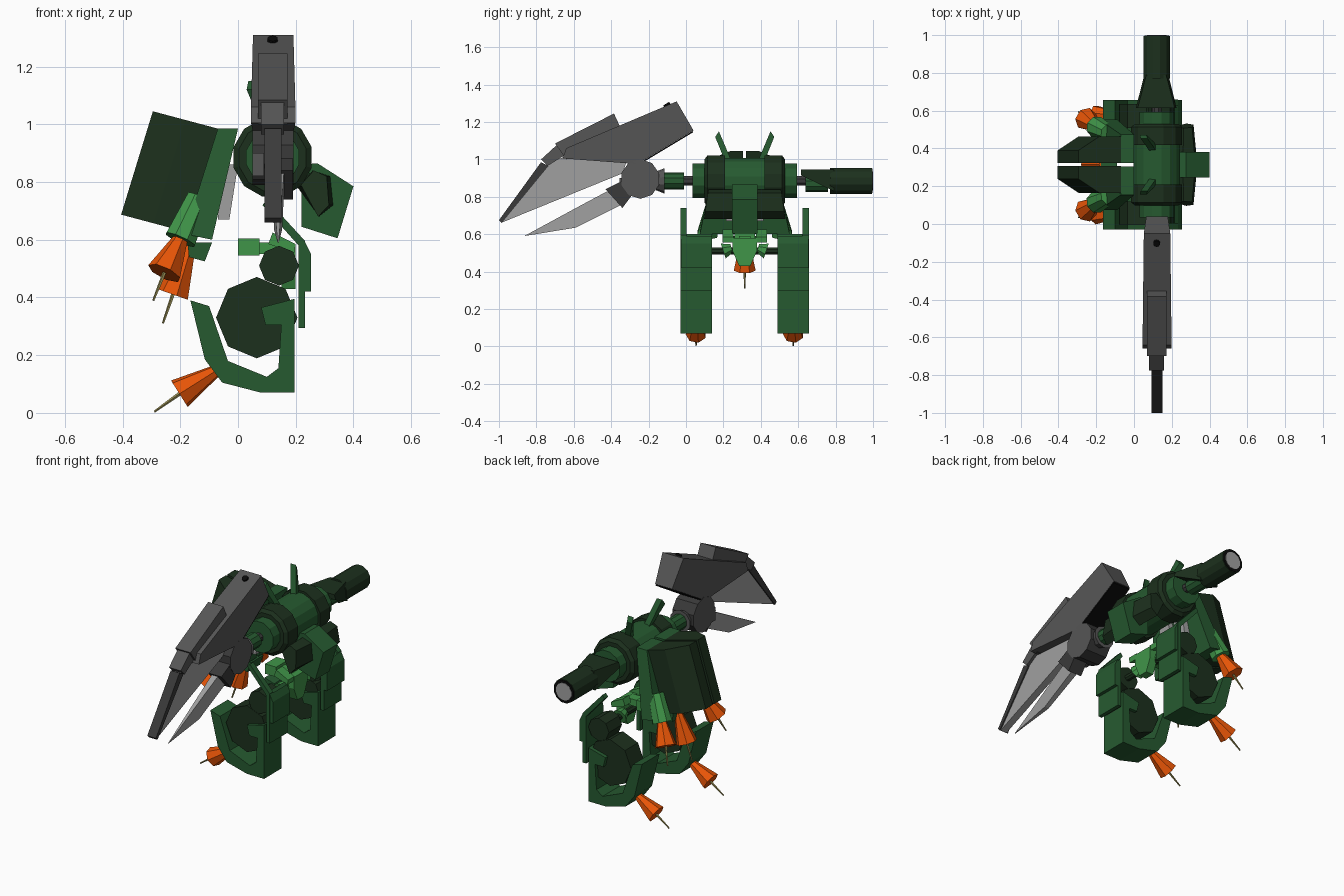
import bpy, bmesh, math
from mathutils import Vector

def lin(c):
    c /= 255
    return c / 12.92 if c <= 0.04045 else ((c + 0.055) / 1.055) ** 2.4

MATS = {}
for mat_name, rgb in {"dark green": (28, 48, 29), "green": (38, 90, 48), "light green": (64, 149, 73),
                      "orange": (250, 92, 8), "grey": (86, 86, 86), "dark grey": (58, 58, 58),
                      "light grey": (160, 160, 160), "black": (10, 10, 10), "olive": (150, 140, 82)}.items():
    m = bpy.data.materials.new(mat_name)
    m.diffuse_color = [lin(c) for c in rgb] + [1]
    MATS[mat_name] = m

C = 0.314   # mirror plane of the body
AX, AZ = 0.12, 0.885   # shoulder axis

def finish(name, bm, mat):
    bmesh.ops.recalc_face_normals(bm, faces=bm.faces)
    me = bpy.data.meshes.new(name)
    bm.to_mesh(me)
    bm.free()
    me.materials.append(MATS[mat])
    ob = bpy.data.objects.new(name, me)
    bpy.context.collection.objects.link(ob)
    return ob

def loft(name, ring_a, ring_b, mat):
    """Closed solid between two matching outlines."""
    bm = bmesh.new()
    a = [bm.verts.new(p) for p in ring_a]
    b = [bm.verts.new(p) for p in ring_b]
    n = len(a)
    bm.faces.new(a)
    bm.faces.new(b[::-1])
    for i in range(n):
        bm.faces.new((a[i], b[i], b[(i + 1) % n], a[(i + 1) % n]))
    return finish(name, bm, mat)

def side(name, pts, y0, y1, mat):
    """Outline in x, z drawn through y."""
    return loft(name, [(x, y0, z) for x, z in pts], [(x, y1, z) for x, z in pts], mat)

def across(name, pts, x0, x1, mat):
    """Outline in y, z drawn through x."""
    return loft(name, [(x0, y, z) for y, z in pts], [(x1, y, z) for y, z in pts], mat)

def across_taper(name, pts, xc, mat):
    """Outline in y, z with its own half width at each point."""
    return loft(name, [(xc - w, y, z) for y, z, w in pts], [(xc + w, y, z) for y, z, w in pts], mat)

def box(name, x0, x1, y0, y1, z0, z1, mat):
    return side(name, [(x0, z0), (x1, z0), (x1, z1), (x0, z1)], y0, y1, mat)

def tube(name, p0, p1, r0, r1, n, mat, phase=0.5):
    """Faceted cone or cylinder between two points."""
    p0, p1 = Vector(p0), Vector(p1)
    d = (p1 - p0).normalized()
    u = d.cross(Vector((0, 0, 1)) if abs(d.z) < 0.7 else Vector((0, 1, 0))).normalized()
    v = d.cross(u)
    angs = [2 * math.pi * (i + phase) / n for i in range(n)]
    ring = lambda p, r: [p + (u * math.cos(t) + v * math.sin(t)) * r for t in angs]
    return loft(name, ring(p0, r0), ring(p1, r1), mat)

def thruster(name, p0, p1, tip, r):
    """Flared nozzle with a thin spike."""
    tube(name, p0, p1, r * 0.35, r, 7, "orange")
    tube(name + "_spike", p1, tip, 0.007, 0.004, 5, "olive")

# Torso drum and chest
tube("torso_drum", (AX, C - 0.12, AZ), (AX, C + 0.12, AZ), 0.125, 0.125, 16, "green")
side("chest", [(0.22, 0.86), (0.275, 0.865), (0.40, 0.785), (0.345, 0.605), (0.22, 0.645)],
     C - 0.068, C + 0.068, "green")

# Hip plate, spine and rear block
across("hip_plate", [(C - 0.065, 0.58), (C + 0.065, 0.58), (C + 0.065, 0.51), (C + 0.03, 0.43),
                     (C - 0.03, 0.43), (C - 0.065, 0.51)], 0.15, 0.20, "light green")
box("hip_spine", 0.05, 0.16, C - 0.03, C + 0.03, 0.55, 0.59, "light green")
box("hip_rear_block", 0.0, 0.075, C - 0.055, C + 0.055, 0.545, 0.605, "light green")
tube("hip_axle", (0.145, C - 0.2, 0.51), (0.145, C + 0.2, 0.51), 0.02, 0.02, 8, "dark green")

# Centre rear thruster
side("rear_bracket", [(-0.175, 0.59), (-0.09, 0.59), (-0.115, 0.525), (-0.17, 0.54)], C - 0.06, C + 0.06, "green")
thruster("rear_thruster", (-0.165, C, 0.58), (-0.225, C, 0.41), (-0.26, C, 0.31), 0.06)

for s, tag in ((-1, "claw_side"), (1, "cannon_side")):
    def Y(d):
        return C + s * d
    # Collar and shoulder
    tube("collar_" + tag, (AX, Y(0.105), AZ), (AX, Y(0.2), AZ), 0.14, 0.14, 12, "dark green")
    tube("collar_taper_" + tag, (AX, Y(0.2), AZ), (AX, Y(0.215), AZ), 0.14, 0.12, 12, "dark green")
    tube("shoulder_" + tag, (AX, Y(0.2), AZ), (AX, Y(0.28), AZ), 0.095, 0.095, 12, "green")
    tube("shoulder_pin_" + tag, (AX, Y(0.27), AZ), (AX, Y(0.34), AZ), 0.027, 0.027, 8, "dark grey")
    # Horn leaning out and back
    horn = [(0.12, 0.07, 0.99), (0.12, 0.105, 0.99), (0.066, 0.158, 1.12), (0.072, 0.138, 1.15)]
    loft("horn_" + tag, [(x - 0.036, Y(d), z) for x, d, z in horn], [(x, Y(d), z) for x, d, z in horn], "green")
    # Chest side plate
    outline = [(0.20, 0.79), (0.26, 0.84), (0.32, 0.82), (0.33, 0.72), (0.28, 0.68)]
    loft("chest_side_" + tag, [(x, Y(0.06), z) for x, z in outline],
         [(0.27 + (x - 0.27) * 0.75, Y(0.20 + (0.8 - z) * 0.15), z) for x, z in outline], "dark green")
    # Back panel half, wider at the bottom, with its mount
    panel = [(-0.07, 0.16, 0.985), (0.0, 0.16, 0.985), (-0.09, 0.24, 0.60), (-0.185, 0.24, 0.62)]
    loft("back_panel_" + tag, [(x, Y(0.01), z) for x, d, z in panel],
         [(x, Y(d), z) for x, d, z in panel], "green")
    side("back_mount_" + tag, [(-0.06, 0.86), (0, 0.86), (-0.03, 0.67), (-0.07, 0.67)],
         Y(0.02), Y(0.1), "light grey")
    # Backpack half with chamfered outer corner
    along, thick = Vector((-0.11, 0, -0.358)), Vector((-0.225, 0, 0.06))
    top = [Vector((-0.07, Y(d), 0.985)) + thick * u
           for u, d in ((0, 0.008), (0, 0.15), (0.5, 0.15), (1, 0.075), (1, 0.008))]
    loft("backpack_" + tag, top, [p + along for p in top], "dark green")
    # Side thruster
    tube("thruster_socket_" + tag, (-0.135, Y(0.168), 0.745), (-0.20, Y(0.2), 0.60), 0.045, 0.058, 8, "light green")
    thruster("side_thruster_" + tag, (-0.19, Y(0.193), 0.62), (-0.255, Y(0.243), 0.485), (-0.293, Y(0.28), 0.39), 0.062)
    # Leg: hooked lower shell, drums, guard and outer strip
    side("leg_shell_" + tag, [(-0.165, 0.39), (-0.10, 0.37), (-0.035, 0.18), (0.10, 0.125), (0.14, 0.155),
                              (0.15, 0.305), (0.095, 0.305), (0.08, 0.365), (0.195, 0.395), (0.195, 0.07),
                              (0.08, 0.07), (-0.055, 0.105), (-0.115, 0.185)], Y(0.175), Y(0.343), "green")
    tube("leg_drum_" + tag, (0.065, Y(0.195), 0.33), (0.065, Y(0.32), 0.33), 0.141, 0.141, 8, "dark green", 0)
    tube("knee_drum_" + tag, (0.142, Y(0.195), 0.51), (0.142, Y(0.32), 0.51), 0.069, 0.069, 8, "dark green", 0)
    side("shin_guard_" + tag, [(0.21, 0.295), (0.233, 0.295), (0.233, 0.58), (0.215, 0.6), (0.21, 0.57)],
         Y(0.175), Y(0.343), "green")
    side("shin_plate_" + tag, [(0.233, 0.42), (0.253, 0.42), (0.253, 0.55), (0.233, 0.59)],
         Y(0.176), Y(0.342), "green")
    side("leg_strip_" + tag, [(0.21, 0.42), (0.233, 0.42), (0.233, 0.595), (0.10, 0.74), (0.085, 0.72), (0.21, 0.58)],
         Y(0.31), Y(0.344), "green")
    # Hip links
    side("hip_link_" + tag, [(0.105, 0.585), (0.12, 0.625), (0.20, 0.585), (0.195, 0.555)],
         Y(0.06), Y(0.12), "light green")
    tube("hip_cup_" + tag, (0.145, Y(0.07), 0.525), (0.145, Y(0.115), 0.51), 0.025, 0.045, 8, "light green")
    # Heel thruster
    thruster("heel_thruster_" + tag, (-0.07, Y(0.26), 0.15), (-0.203, Y(0.26), 0.066), (-0.29, Y(0.26), 0.004), 0.056)

# Cannon arm
tube("cannon_elbow", (AX, 0.64, 0.87), (AX, 0.76, 0.87), 0.045, 0.045, 10, "green")
tube("cannon_barrel", (AX, 0.77, AZ), (AX, 0.995, AZ), 0.072, 0.072, 12, "dark green")
loft("cannon_shroud", [(0.01, 0.615, 0.915), (0.225, 0.615, 0.915), (0.215, 0.615, 0.945), (0.02, 0.615, 0.945)],
     [(0.055, 0.79, 0.83), (0.182, 0.79, 0.83), (0.17, 0.79, 0.945), (0.065, 0.79, 0.945)], "dark green")
tube("muzzle_ring", (AX, 0.994, AZ), (AX, 0.998, AZ), 0.068, 0.068, 12, "black")
tube("muzzle_core", (AX, 0.997, AZ), (AX, 1.0, AZ), 0.053, 0.053, 12, "light grey")

# Claw arm and wrist
tube("claw_elbow", (AX, -0.01, AZ), (AX, -0.12, AZ), 0.046, 0.046, 10, "green")
tube("wrist_flange", (AX, -0.115, AZ), (AX, -0.16, AZ), 0.068, 0.05, 10, "grey")
wrist = tube("wrist_drum", (0.05, -0.245, 0.895), (0.192, -0.245, 0.895), 0.106, 0.106, 10, "dark grey")
wrist.data.materials.append(MATS["grey"])
for f in wrist.data.polygons:
    f.material_index = int(abs(f.normal.x) > 0.9)
box("wrist_side_block", 0.05, 0.09, -0.355, -0.26, 0.82, 0.90, "grey")

# Upper claw housing, stepped covers and blade
across_taper("claw_housing", [(-0.05, 1.31, 0.07), (0.04, 1.155, 0.057), (-0.26, 0.975, 0.07),
                              (-0.66, 1.005, 0.077), (-0.64, 1.06, 0.077)], 0.122, "grey")
across_taper("housing_underside", [(0.038, 1.153, 0.056), (-0.26, 0.974, 0.069),
                                   (-0.26, 0.966, 0.069), (0.038, 1.145, 0.056)], 0.122, "black")
across("claw_cover", [(-0.385, 1.245), (-0.355, 1.18), (-0.64, 1.0), (-0.70, 1.085)], 0.07, 0.172, "grey")
across("claw_step", [(-0.66, 1.105), (-0.775, 1.0), (-0.74, 0.965), (-0.62, 1.04)], 0.08, 0.16, "grey")
across("claw_spine", [(-0.775, 0.985), (-1.0, 0.675), (-0.985, 0.66), (-0.735, 0.965)], 0.092, 0.15, "dark grey")
across("claw_blade", [(-0.985, 0.662), (-0.745, 0.98), (-0.66, 1.01), (-0.32, 0.98), (-0.34, 0.925)],
       0.1, 0.143, "light grey")
tube("housing_port", (AX, -0.088, 1.268), (AX, -0.106, 1.298), 0.02, 0.018, 10, "black")

# Lower claw, thinning to its tip
across("lower_jaw", [(-0.3, 0.905), (-0.265, 0.84), (-0.34, 0.74), (-0.43, 0.84)], 0.10, 0.19, "dark grey")
across_taper("lower_blade", [(-0.865, 0.59, 0.002), (-0.59, 0.635, 0.014), (-0.34, 0.76, 0.02),
                             (-0.42, 0.83, 0.02), (-0.57, 0.75, 0.014)], 0.139, "light grey")
